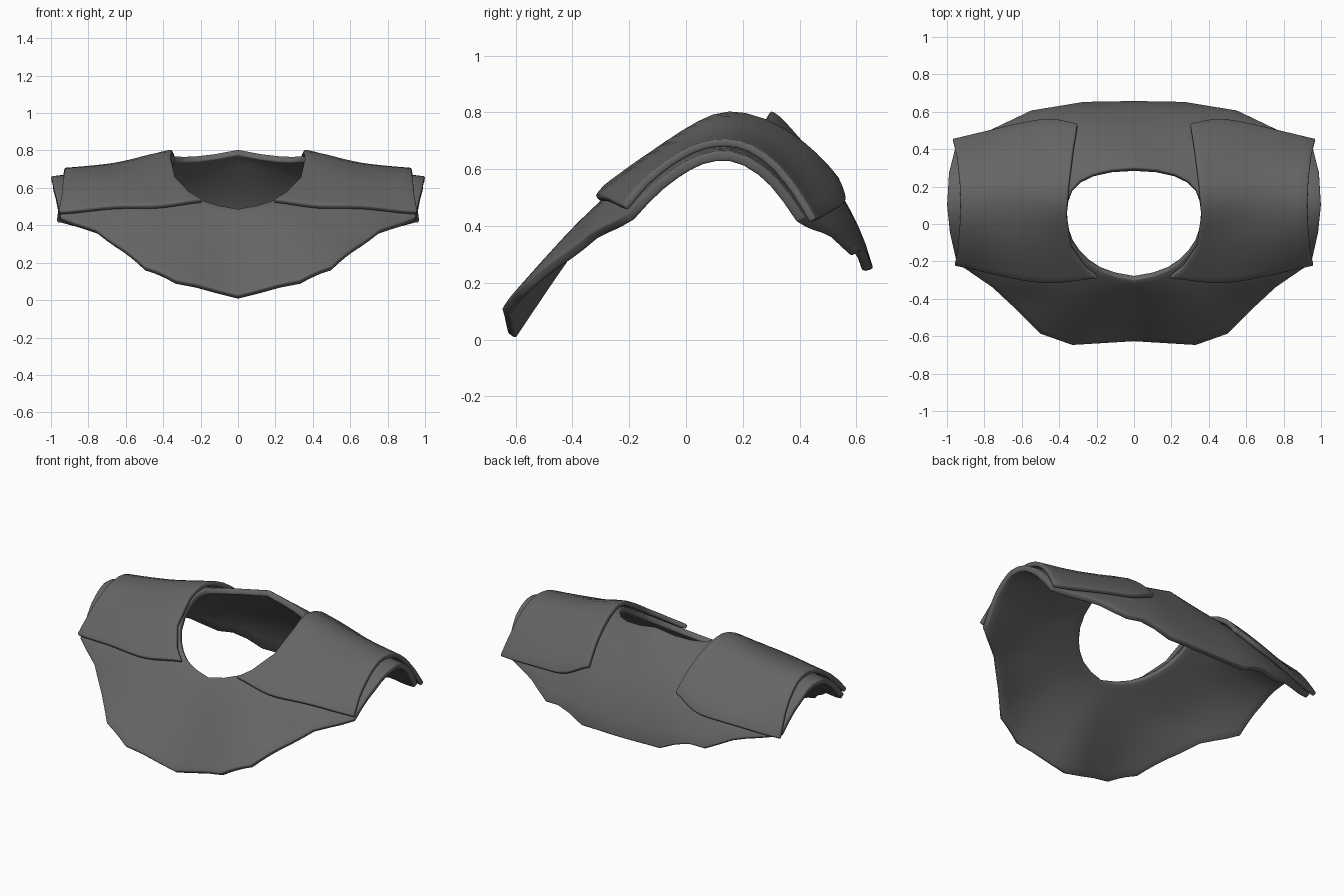
import bpy
import bmesh

if "Cube" in bpy.data.objects:
    bpy.data.objects.remove(bpy.data.objects["Cube"], do_unlink=True)

grey = bpy.data.materials.new("dark_grey")
grey.use_nodes = True
grey.diffuse_color = (0.13, 0.13, 0.13, 1)
grey.node_tree.nodes["Principled BSDF"].inputs["Base Color"].default_value = grey.diffuse_color


def smooth(points, t):
    """Cubic curve through (t, value) pairs, straight beyond the ends."""
    last = len(points) - 1

    def slope(i):
        a, b = points[max(i - 1, 0)], points[min(i + 1, last)]
        return (b[1] - a[1]) / (b[0] - a[0])

    if t <= points[0][0]:
        return points[0][1] + slope(0) * (t - points[0][0])
    if t >= points[last][0]:
        return points[last][1] + slope(last) * (t - points[last][0])
    i = max(k for k in range(last) if points[k][0] <= t)
    (t0, v0), (t1, v1) = points[i], points[i + 1]
    d = t1 - t0
    u = (t - t0) / d
    return (v0 * (1 + 2 * u) * (1 - u) ** 2 + slope(i) * d * u * (1 - u) ** 2
            + v1 * u * u * (3 - 2 * u) + slope(i + 1) * d * u * u * (u - 1))


# Arched cross-sections (y, z) at the centre, neck side, shoulder and sleeve end
SECTIONS = [
    (0, [(-.63, .025), (-.45, .29), (-.3, .49), (-.05, .69), (.12, .79),
         (.29, .81), (.4, .71), (.53, .54), (.62, .37), (.66, .25)]),
    (.35, [(-.65, .11), (-.45, .34), (-.3, .485), (-.03, .685), (.12, .765),
           (.25, .75), (.4, .66), (.53, .52), (.62, .36), (.65, .26)]),
    (.65, [(-.5, .24), (-.4, .34), (-.3, .455), (-.1, .61), (.05, .68),
           (.15, .7), (.25, .68), (.4, .57), (.52, .43), (.58, .32)]),
    (.97, [(-.22, .425), (-.12, .54), (0, .63), (.1, .665), (.2, .655),
           (.3, .59), (.38, .49), (.42, .425)]),
]


def height(x, y):
    return smooth([(sx, smooth(profile, y)) for sx, profile in SECTIONS], abs(x))


def refine(row, steps):
    """Subdivide a list of equal-length tuples."""
    out = []
    for a, b in zip(row, row[1:]):
        for k in range(steps):
            out.append(tuple(p + (q - p) * k / steps for p, q in zip(a, b)))
    return out + [row[-1]]


def sheet(name, grid, gap, thickness, offset, mirror=False, side=1):
    """Drape a grid of (x, y) points over the arch and give it thickness."""
    bm = bmesh.new()
    verts = [[bm.verts.new((side * x, y, height(x, y) + gap)) for x, y in row] for row in grid]
    for r0, r1 in zip(verts, verts[1:]):
        for a, b, c, d in zip(r0, r0[1:], r1[1:], r1):
            bm.faces.new((a, b, c, d))
    for f in bm.faces:
        f.normal_update()
        if f.normal.z < 0:
            f.normal_flip()
    mesh = bpy.data.meshes.new(name)
    bm.to_mesh(mesh)
    bm.free()
    mesh.materials.append(grey)
    obj = bpy.data.objects.new(name, mesh)
    bpy.context.collection.objects.link(obj)
    if mirror:
        m = obj.modifiers.new("mirror", 'MIRROR')
        m.use_clip = True
    s = obj.modifiers.new("thickness", 'SOLIDIFY')
    s.thickness, s.offset = thickness, offset
    b = obj.modifiers.new("soft_rim", 'BEVEL')
    b.width, b.segments, b.limit_method = 0.008, 2, 'ANGLE'
    b.angle_limit = 0.9
    for o in bpy.context.selected_objects:
        o.select_set(False)
    obj.select_set(True)
    bpy.context.view_layer.objects.active = obj
    bpy.ops.object.shade_smooth_by_angle(angle=0.8)
    return obj


# Mantle: neck opening (x, y) paired with hem (x, y), front centre to back centre
RIMS = [
    (0, -.3, 0, -.63), (.1, -.28, .33, -.65), (.18, -.25, .5, -.59),
    (.24, -.21, .62, -.47), (.29, -.16, .76, -.34), (.33, -.1, .95, -.21),
    (.355, -.03, .985, -.05), (.362, .05, 1, .1), (.355, .12, .99, .28),
    (.335, .18, .955, .42), (.29, .23, .77, .505), (.22, .265, .55, .61),
    (.12, .29, .27, .655), (0, .3, 0, .66),
]
RINGS = 14
mantle_grid = [[(hx + (ox - hx) * k / RINGS, hy + (oy - hy) * k / RINGS)
                for k in range(RINGS + 1)] for hx, hy, ox, oy in refine(RIMS, 3)]
sheet("mantle", mantle_grid, 0, 0.035, -1, mirror=True)

# Shoulder pads: neck edge, middle line and sleeve edge, front to back
PAD = [
    (.19, -.275, .5, -.3, .955, -.205), (.26, -.22, .5, -.2, .94, -.13),
    (.335, -.11, .52, -.06, .93, 0), (.358, .05, .53, .1, .925, .1),
    (.345, .2, .53, .26, .93, .22), (.32, .4, .52, .42, .945, .35),
    (.3, .52, .5, .54, .965, .435),
]
COLS = 14
pad_grid = [[(smooth([(0, a), (.45, c), (1, e)], k / COLS),
              smooth([(0, b), (.45, d), (1, f)], k / COLS)) for k in range(COLS + 1)]
            for a, b, c, d, e, f in refine(PAD, 3)]
for side, label in ((1, "left"), (-1, "right")):
    sheet(label + "_shoulder_pad", pad_grid, 0.008, 0.028, 1, side=side)
